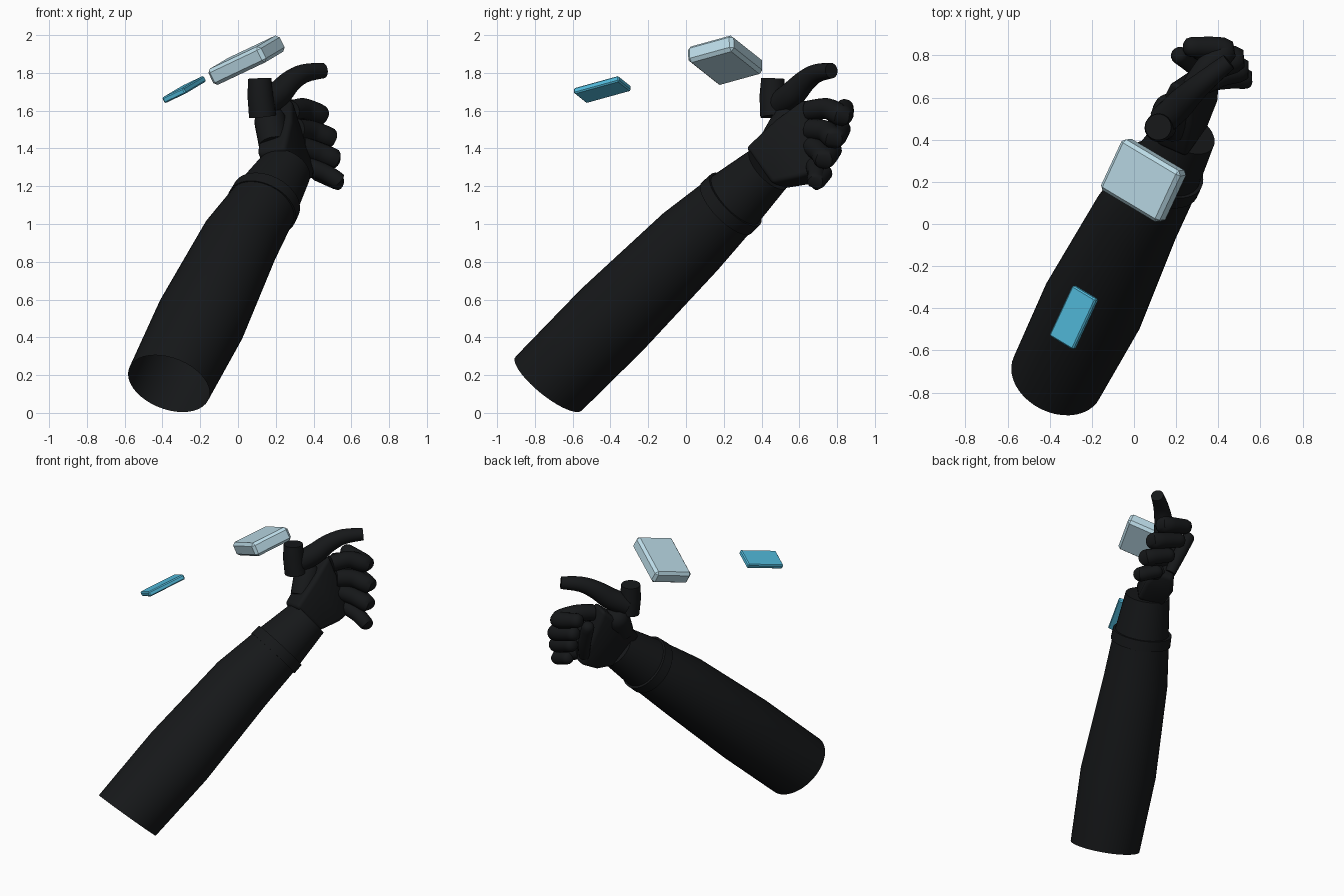
import bpy, bmesh, math
from mathutils import Vector, Matrix

if "Cube" in bpy.data.objects:
    bpy.data.objects.remove(bpy.data.objects["Cube"])


def material(name, rgb):
    m = bpy.data.materials.new(name)
    m.diffuse_color = (*rgb, 1)
    m.use_nodes = True
    m.node_tree.nodes["Principled BSDF"].inputs["Base Color"].default_value = m.diffuse_color
    return m


DARK = material("dark_fabric", (0.008, 0.009, 0.010))
PALE = material("pale_blue", (0.50, 0.71, 0.80))
BLUE = material("bright_blue", (0.085, 0.50, 0.72))


def finish(name, bm, mat, angle=40):
    bmesh.ops.recalc_face_normals(bm, faces=bm.faces)
    me = bpy.data.meshes.new(name)
    bm.to_mesh(me)
    bm.free()
    me.materials.append(mat)
    ob = bpy.data.objects.new(name, me)
    bpy.context.collection.objects.link(ob)
    bpy.context.view_layer.objects.active = ob
    ob.select_set(True)
    if angle:
        bpy.ops.object.shade_smooth_by_angle(angle=math.radians(angle))
    ob.select_set(False)
    return ob


def spline(pts, n):
    # Catmull-Rom sampling of point + radius tuples
    p = [pts[0]] + list(pts) + [pts[-1]]
    out = []
    for i in range(1, len(p) - 2):
        for k in range(n):
            t = k / n
            out.append(tuple(0.5 * (2 * b + (c - a) * t + (2 * a - 5 * b + 4 * c - d) * t * t
                                    + (3 * b - a - 3 * c + d) * t ** 3)
                             for a, b, c, d in zip(*p[i - 1:i + 3])))
    return out + [tuple(pts[-1])]


def tube(name, pts, sides=24, sub=1, caps=(True, True), round_tip=False, start=None):
    # Sweep an ellipse along points (x, y, z, side radius, upright radius)
    pts = [q if len(q) == 5 else (*q, q[3]) for q in pts]
    pts = spline(pts, sub)
    if round_tip:
        e = pts[-1]
        d = (Vector(e[:3]) - Vector(pts[-2][:3])).normalized()
        for a in (35, 65):
            a = math.radians(a)
            c = Vector(e[:3]) + d * e[3] * 0.8 * math.sin(a)
            pts.append((*c, e[3] * math.cos(a), e[4] * math.cos(a)))
    pos = [Vector(q[:3]) for q in pts]
    bm = bmesh.new()
    rings, v = [], Vector((0, 0, 1))
    for i, q in enumerate(pts):
        t = (pos[min(i + 1, len(pos) - 1)] - pos[max(i - 1, 0)]).normalized()
        if start and i == 0:
            t = Vector(start).normalized()
        v = (v - t * v.dot(t)).normalized()
        u = t.cross(v)
        rings.append([bm.verts.new(pos[i] + u * q[3] * math.cos(a) + v * q[4] * math.sin(a))
                      for a in (2 * math.pi * k / sides for k in range(sides))])
    for r, s in zip(rings, rings[1:]):
        for k in range(sides):
            j = (k + 1) % sides
            bm.faces.new((r[k], r[j], s[j], s[k]))
    if caps[0]:
        bm.faces.new(rings[0])
    if caps[1]:
        bm.faces.new(rings[-1])
    return finish(name, bm, DARK)


def tablet(name, centre, size, bevel, mat):
    # Tilted chamfered slab; both slabs share one orientation
    u = Vector((0.285, -0.17, 0.135)).normalized()
    v = Vector((0.12, 0.23, 0.07))
    v = (v - u * v.dot(u)).normalized()
    rot = Matrix((u, v, u.cross(v))).transposed().to_4x4()
    bm = bmesh.new()
    bmesh.ops.create_cube(bm, size=1, matrix=Matrix.Translation(centre) @ rot @ Matrix.Diagonal((*size, 1)))
    bmesh.ops.bevel(bm, geom=bm.edges[:], offset=bevel, segments=1, affect='EDGES')
    return finish(name, bm, mat, 0)


# Forearm sleeve, open at the elbow
tube("sleeve", [(-.366, -.727, .155, .226, .226), (-.195, -.39, .495, .246, .229),
                (.01, .025, .908, .21, .208), (.147, .25, 1.12, .18, .176)],
     sides=40, caps=(False, True), start=(.29, .60, .745))

# Band and cuff at the wrist
tube("wrist_band", [(.125, .215, 1.085, .195, .188), (.15, .262, 1.13, .192, .186)], sides=40)
tube("cuff", [(.14, .24, 1.11, .178, .178), (.25, .435, 1.29, .144, .138)], sides=40)

# Palm block: thumb-side and little-finger-side points, palm and back half thickness
n = Vector((-.9, .39, -.2)).normalized()
bm = bmesh.new()
rows = [((.18, .34, 1.39), (.28, .48, 1.20), .09, .075),
        ((.215, .50, 1.54), (.335, .62, 1.23), .115, .075),
        ((.25, .64, 1.66), (.375, .72, 1.27), .085, .04)]
loops = []
for a, b, h, g in rows:
    a, b = Vector(a), Vector(b)
    loops.append([bm.verts.new(p) for p in (a + n * h, b + n * h, b - n * g, a - n * g)])
for r, s in zip(loops, loops[1:]):
    for k in range(4):
        bm.faces.new((r[k], r[(k + 1) % 4], s[(k + 1) % 4], s[k]))
bm.faces.new(loops[0])
bm.faces.new(loops[-1])
bmesh.ops.recalc_face_normals(bm, faces=bm.faces)
bmesh.ops.bevel(bm, geom=[e for e in bm.edges if e.calc_face_angle(0) > .6],
                offset=.025, segments=3, profile=.5, affect='EDGES')
finish("palm", bm, DARK, 50)

# Curled fingers: knuckle, middle joint, end joint
fingers = {
    "index_finger": [(.28, .65, 1.60, .054), (.35, .75, 1.61, .056), (.43, .825, 1.575, .056), (.27, .84, 1.615, .048)],
    "middle_finger": [(.31, .66, 1.50, .058), (.39, .74, 1.49, .058), (.48, .785, 1.455, .056), (.31, .825, 1.505, .048)],
    "ring_finger": [(.33, .67, 1.41, .056), (.42, .71, 1.38, .056), (.505, .735, 1.345, .054), (.36, .78, 1.395, .047)],
    "little_finger": [(.36, .68, 1.31, .048), (.46, .69, 1.27, .048), (.53, .69, 1.225, .045), (.42, .735, 1.27, .042)],
}
for name, pts in fingers.items():
    tube(name, pts, sides=16, sub=6, round_tip=True)

# Row of fingertips folded against the palm
tube("fingertip_row", [(.30, .72, 1.31, .035), (.27, .76, 1.42, .042), (.215, .80, 1.57, .042)],
     sides=16, sub=4, round_tip=True)

# Thumb with its base and the upright stub beside it
tube("thumb_base", [(.19, .46, 1.42, .08), (.17, .54, 1.55, .085)], sides=20, round_tip=True)
tube("thumb", [(.13, .485, 1.63, .068), (.21, .56, 1.685, .07), (.275, .625, 1.752, .06),
               (.35, .69, 1.797, .05), (.45, .77, 1.812, .041)], sides=20, sub=4)
tube("thumb_stub", [(.13, .465, 1.57, .072), (.118, .457, 1.68, .068), (.115, .46, 1.77, .062)], sides=24)

# Floating slabs
tablet("large_slab", (.045, .207, 1.867), (.35, .275, .095), .018, PALE)
tablet("small_slab", (-.285, -.443, 1.712), (.142, .272, .034), .007, BLUE)
